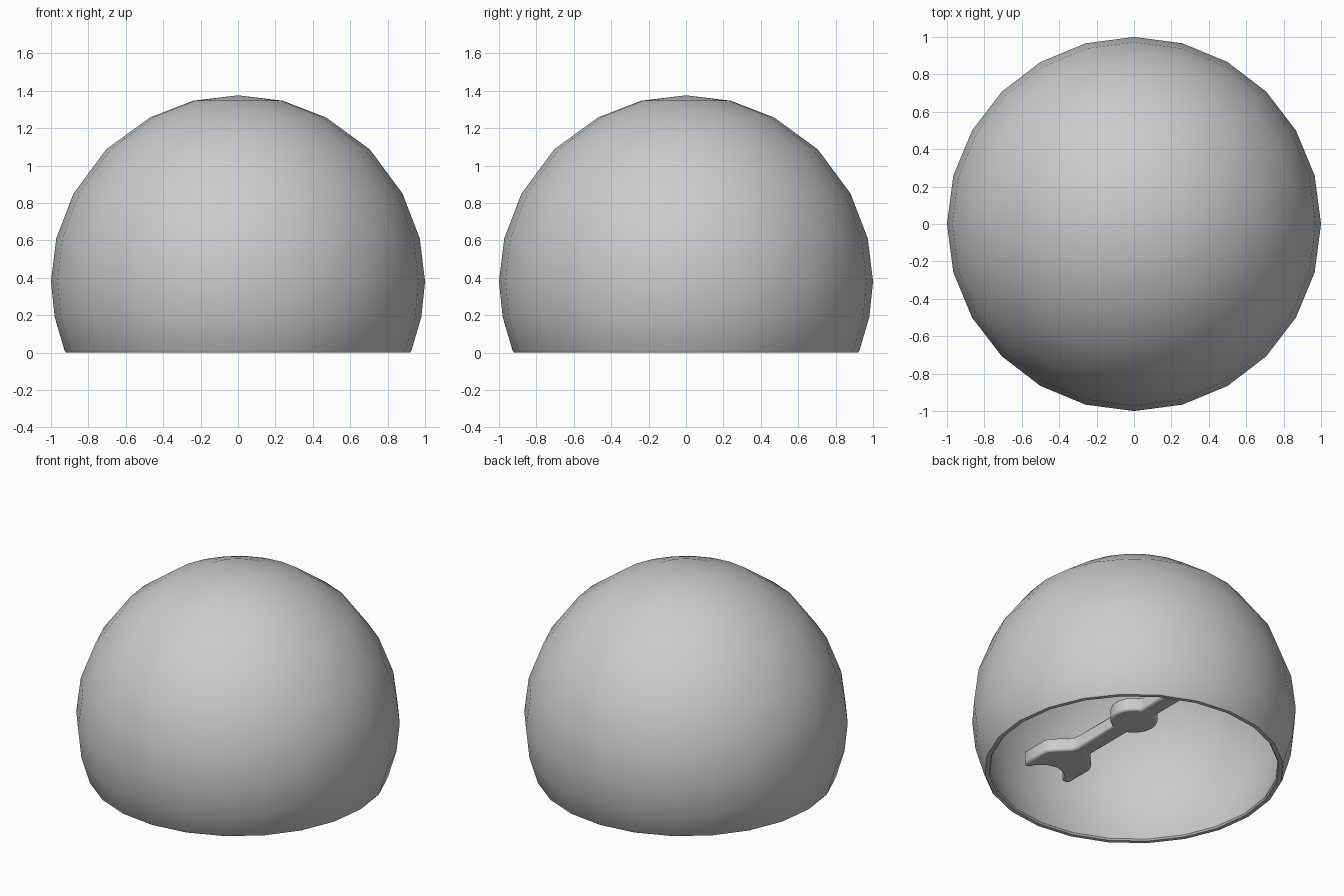
import bpy, bmesh, math

if "Cube" in bpy.data.objects:
    bpy.data.objects.remove(bpy.data.objects["Cube"])

SIDES = 24


def finish(name, bm, angle):
    bmesh.ops.recalc_face_normals(bm, faces=bm.faces)
    me = bpy.data.meshes.new(name)
    bm.to_mesh(me)
    bm.free()
    ob = bpy.data.objects.new(name, me)
    bpy.context.collection.objects.link(ob)
    bpy.ops.object.select_all(action='DESELECT')
    ob.select_set(True)
    bpy.context.view_layer.objects.active = ob
    bpy.ops.object.shade_smooth_by_angle(angle=math.radians(angle))
    return ob


# dome shell: one closed profile (outer skin, rim, inner skin) spun round z
outer = [(0, 1.376), (0.24, 1.347), (0.47, 1.258), (0.705, 1.087), (0.88, 0.85),
         (0.972, 0.61), (1.0, 0.38), (0.98, 0.19), (0.927, 0.01), (0.92, 0.0)]
inner = [(0.895, 0.0), (0.887, 0.01), (0.949, 0.19), (0.969, 0.38), (0.942, 0.60),
         (0.854, 0.833), (0.684, 1.063), (0.456, 1.23), (0.233, 1.317), (0, 1.346)]
bm = bmesh.new()
vs = [bm.verts.new((r, 0, z)) for r, z in outer + inner]
edges = [bm.edges.new(p) for p in zip(vs, vs[1:])]
bmesh.ops.spin(bm, geom=vs + edges, cent=(0, 0, 0), axis=(0, 0, 1),
               angle=math.tau, steps=SIDES, use_duplicate=False)
bmesh.ops.remove_doubles(bm, verts=bm.verts, dist=0.0005)
finish("dome_shell", bm, 40)

# inner crossbar: quarter outline with central boss and notched ends, mirrored
BOSS, BAR, Z0, Z1 = 0.145, 0.055, 0.335, 0.425
a0 = math.asin(BAR / BOSS)
quarter = [(BOSS * math.cos(t), BOSS * math.sin(t))
           for t in [i / 7 * (math.pi / 2 - a0) for i in range(8)]]
quarter += [(BAR, 0.47), (0.065, 0.51), (0.165, 0.61), (0.18, 0.64), (0.18, 0.83),
            (0.165, 0.85), (0.135, 0.845), (0.11, 0.80), (0.06, 0.76), (0, 0.745)]
half = quarter + [(-x, y) for x, y in quarter[-2::-1]]
outline = half + [(-x, -y) for x, y in half[1:-1]]
# keep both side points of the boss exactly once
outline = outline if half[-1] != half[0] else outline[:-1]
bm = bmesh.new()
base = bm.faces.new([bm.verts.new((x, y, Z0)) for x, y in outline])
ext = bmesh.ops.extrude_face_region(bm, geom=[base], use_keep_orig=True)
top = [g for g in ext["geom"] if isinstance(g, bmesh.types.BMVert)]
bmesh.ops.translate(bm, verts=top, vec=(0, 0, Z1 - Z0))
bar = finish("inner_crossbar", bm, 50)
bev = bar.modifiers.new("soft_edges", 'BEVEL')
bev.width = 0.012
bev.segments = 2
bev.limit_method = 'ANGLE'
bev.angle_limit = math.radians(60)
